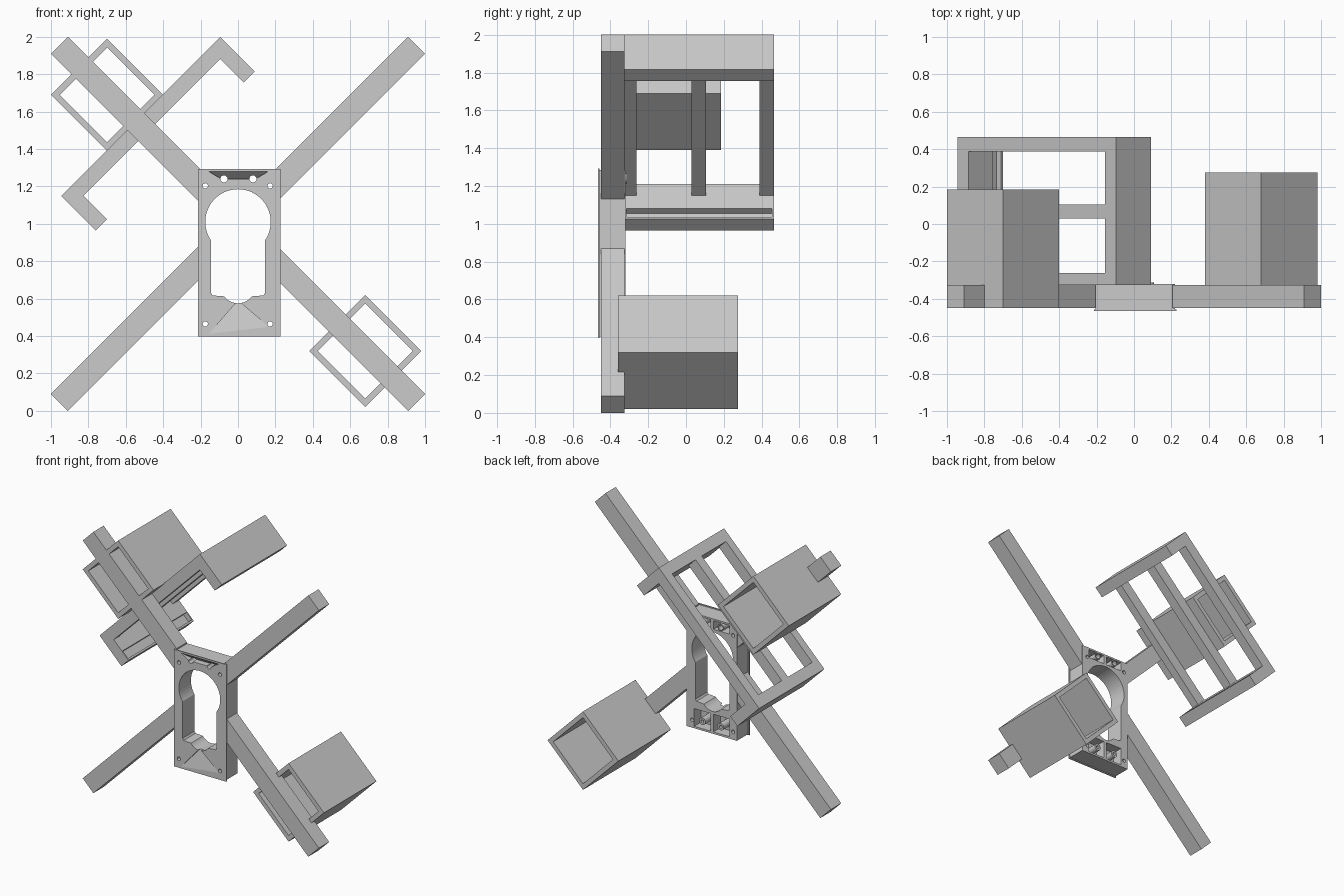
import bpy, bmesh, math
from mathutils import Vector

if "Cube" in bpy.data.objects:
    bpy.data.objects.remove(bpy.data.objects["Cube"])

grey = bpy.data.materials.new("plain grey")
grey.diffuse_color = (0.6, 0.6, 0.6, 1)
grey.use_nodes = True
grey.node_tree.nodes["Principled BSDF"].inputs["Base Color"].default_value = grey.diffuse_color


def finish(name, bm):
    bmesh.ops.recalc_face_normals(bm, faces=bm.faces)
    me = bpy.data.meshes.new(name)
    bm.to_mesh(me)
    bm.free()
    me.materials.append(grey)
    ob = bpy.data.objects.new(name, me)
    bpy.context.collection.objects.link(ob)
    return ob


def prism(name, pts, y0, y1):
    """Extrude an (x, z) outline from y0 to y1."""
    bm = bmesh.new()
    a = [bm.verts.new((x, y0, z)) for x, z in pts]
    b = [bm.verts.new((x, y1, z)) for x, z in pts]
    bm.faces.new(a)
    bm.faces.new(b[::-1])
    for i in range(len(pts)):
        j = (i + 1) % len(pts)
        bm.faces.new((a[i], b[i], b[j], a[j]))
    return finish(name, bm)


def hull(name, pts):
    bm = bmesh.new()
    for p in pts:
        bm.verts.new(p)
    bmesh.ops.convex_hull(bm, input=bm.verts)
    return finish(name, bm)


def rect(x0, x1, z0, z1):
    return [(x0, z0), (x1, z0), (x1, z1), (x0, z1)]


def arc(cx, cz, r, a0, a1, n):
    return [(cx + r * math.cos(math.radians(a0 + (a1 - a0) * i / n)),
             cz + r * math.sin(math.radians(a0 + (a1 - a0) * i / n))) for i in range(n + 1)]


def circle(cx, cz, r, n=16):
    return arc(cx, cz, r, 0, 360, n)[:-1]


def cut(ob, cutter):
    cutter.hide_render = True
    m = ob.modifiers.new("cut", 'BOOLEAN')
    m.operation = 'DIFFERENCE'
    m.solver = 'EXACT'
    m.object = cutter
    bpy.context.view_layer.objects.active = ob
    bpy.ops.object.modifier_apply(modifier=m.name)
    bpy.data.objects.remove(cutter)


# four diagonal arms
for sx in (-1, 1):
    for sz in (-1, 1):
        pts = [(0.91, 1.0), (1.0, 0.91), (0.205, 0.115), (0.205, 0.295)]
        prism("arm", [(sx * x, 1 + sz * z) for x, z in pts], -0.45, -0.325)

# square sleeves around two arms
for name, cx, cz, y0, y1 in (("upper_sleeve", -0.70, 1.69, -0.45, 0.185),
                             ("lower_sleeve", 0.68, 0.32, -0.36, 0.275)):
    def diamond(r):
        return [(cx + r, cz), (cx, cz + r), (cx - r, cz), (cx, cz - r)]
    sleeve = prism(name, diamond(0.30), y0, y1)
    cut(sleeve, prism("cutter", diamond(0.253), y0 - 0.1, y1 + 0.1))

# cradle: two end plates joined by three rails
prism("cradle_upper_plate", [(-0.095, 2.0), (0.09, 1.815), (0.03, 1.755), (-0.155, 1.94)],
      -0.325, 0.465)
low = prism("cradle_lower_plate", [(-0.945, 1.15), (-0.76, 0.965), (-0.70, 1.025), (-0.885, 1.21)],
            -0.325, 0.465)
cut(low, prism("cutter", [(-0.745, 1.09), (-0.70, 1.045), (-0.735, 1.01), (-0.78, 1.055)],
               -0.315, 0.455))
for y0, y1 in ((-0.325, -0.262), (0.03, 0.105), (0.388, 0.465)):
    prism("cradle_rail", [(-0.885, 1.21), (-0.155, 1.94), (-0.095, 1.88), (-0.825, 1.15)], y0, y1)

# central body with thin front lip
body = prism("body", rect(-0.207, 0.22, 0.405, 1.285), -0.459, -0.32)
lip = prism("front_lip", rect(-0.215, 0.228, 0.397, 1.293), -0.465, -0.457)

keyhole = (arc(0, 1.01, 0.175, -34, 214, 40)
           + [(-0.145, 0.63), (-0.135, 0.617)]
           + arc(0, 0.665, 0.09, 216, 324, 14)
           + [(0.135, 0.617), (0.145, 0.63)])
corners = [(-0.175, 1.203), (0.172, 1.203), (-0.175, 0.465), (0.172, 0.465)]
top_holes = [(-0.075, 1.24), (0.08, 1.24)]
for part in (body, lip):
    # keyhole opening and screw holes
    cut(part, prism("cutter", keyhole, -0.6, -0.2))
    for x, z in corners:
        cut(part, prism("cutter", circle(x, z, 0.014), -0.6, -0.2))
    for x, z in top_holes:
        cut(part, prism("cutter", circle(x, z, 0.019), -0.6, -0.2))
    # sloped recess at the top of the front
    cut(part, hull("cutter", [(-0.165, -0.47, 1.285), (0.17, -0.47, 1.285),
                              (-0.09, -0.47, 1.24), (0.095, -0.47, 1.24),
                              (-0.09, -0.42, 1.241), (0.095, -0.42, 1.241)]))
    # shallow sloped notch under the keyhole
    cut(part, hull("cutter", [(-0.165, -0.467, 0.40), (0.175, -0.467, 0.44),
                              (0.0, -0.467, 0.59), (0.0, -0.435, 0.59)]))

# rear pockets, each split by a rib
for z0, z1 in ((1.205, 1.272), (0.42, 0.555)):
    for x0, x1 in ((-0.145, -0.008), (0.016, 0.155)):
        cut(body, prism("cutter", rect(x0, x1, z0, z1), -0.405, -0.25))

# screw bosses inside the pockets
for z in (1.24, 0.48):
    for x in (-0.075, 0.08):
        boss = prism("screw_boss", circle(x, z, 0.027), -0.41, -0.312)
        cut(boss, prism("cutter", circle(x, z, 0.019 if z > 1 else 0.012), -0.6, -0.2))
